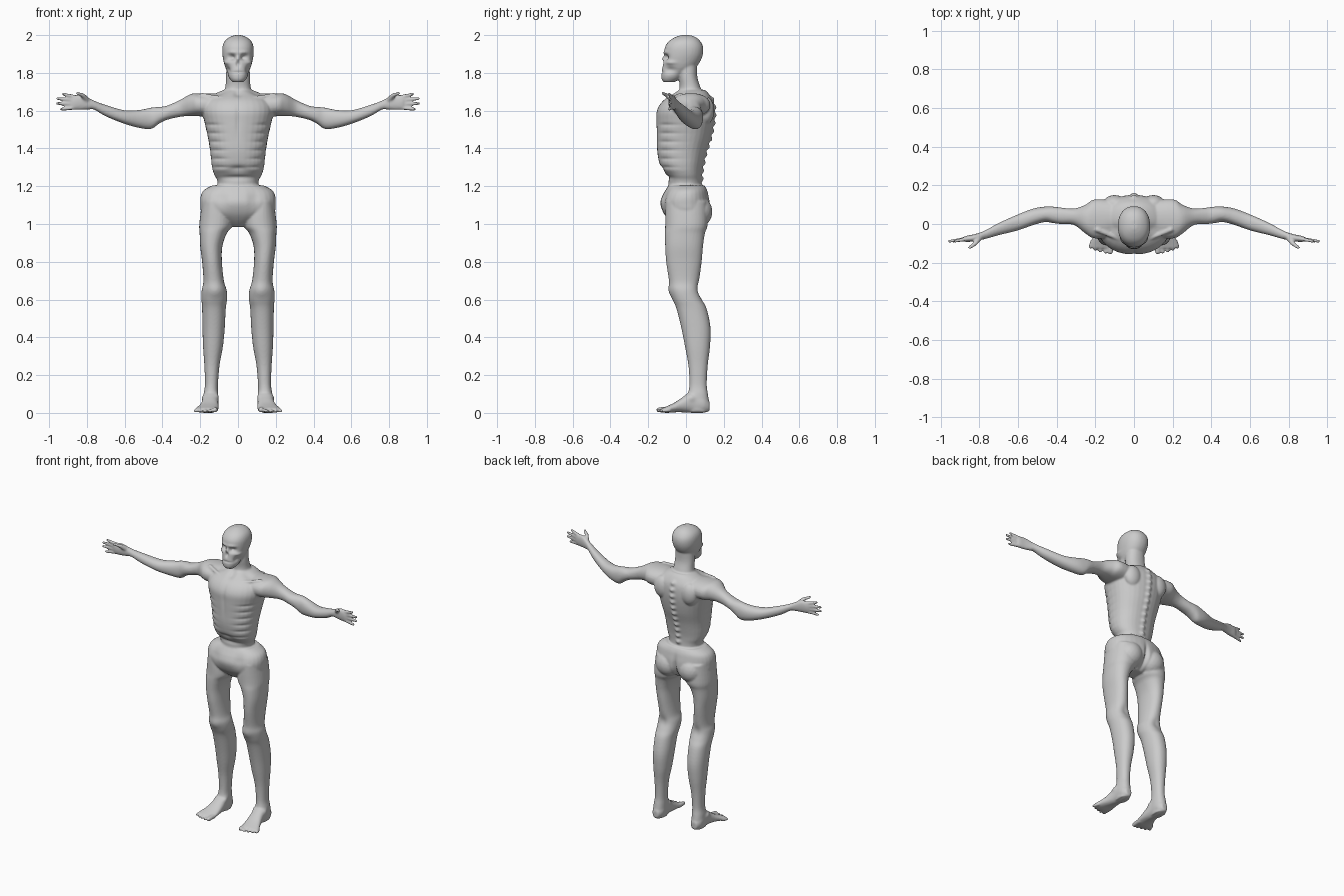
import bpy, bmesh, math
from mathutils import Vector, Matrix

bm = bmesh.new()


def catmull(p0, p1, p2, p3, t):
    return [0.5 * (2 * b + (c - a) * t + (2 * a - 5 * b + 4 * c - d) * t * t
                   + (3 * b - a - 3 * c + d) * t ** 3)
            for a, b, c, d in zip(p0, p1, p2, p3)]


def loft(axis, rows, mirror=False, n=2.2, seg=32, sub=4):
    """Closed skin over rows of (position, a_min, a_max, b_min, b_max) along an axis."""
    dense = []
    for i in range(len(rows) - 1):
        q = [rows[max(0, min(len(rows) - 1, k))] for k in range(i - 1, i + 3)]
        dense += [catmull(*q, s / sub) for s in range(sub)]
    dense.append(rows[-1])
    for side in ((1, -1) if mirror else (1,)):
        rings = []
        for t, a0, a1, b0, b1 in dense:
            ring = []
            for k in range(seg):
                c, s = math.cos(math.tau * k / seg), math.sin(math.tau * k / seg)
                a = (a0 + a1) / 2 + (a1 - a0) / 2 * math.copysign(abs(c) ** (2 / n), c)
                b = (b0 + b1) / 2 + (b1 - b0) / 2 * math.copysign(abs(s) ** (2 / n), s)
                x, y, z = {'x': (t, a, b), 'y': (a, t, b), 'z': (a, b, t)}[axis]
                ring.append(bm.verts.new((x * side, y, z)))
            rings.append(ring)
        faces = [bm.faces.new(rings[0]), bm.faces.new(rings[-1][::-1])]
        for r, q in zip(rings, rings[1:]):
            for k in range(seg):
                j = (k + 1) % seg
                faces.append(bm.faces.new((r[k], q[k], q[j], r[j])))
        bmesh.ops.recalc_face_normals(bm, faces=faces)


def strand(p, q, r0, r1):
    """Mirrored rounded bar made of overlapping balls."""
    p, q = Vector(p), Vector(q)
    count = max(2, int((q - p).length / (min(r0, r1) * 0.6)) + 1)
    for side in (1, -1):
        for i in range(count):
            t = i / (count - 1)
            c = p.lerp(q, t)
            bmesh.ops.create_icosphere(bm, subdivisions=2, radius=r0 + (r1 - r0) * t,
                                       matrix=Matrix.Translation((c.x * side, c.y, c.z)))


def blob(c, size):
    for side in (1, -1):
        m = Matrix.Translation((c[0] * side, c[1], c[2])) @ Matrix.Diagonal((*size, 1))
        bmesh.ops.create_icosphere(bm, subdivisions=3, radius=1, matrix=m)


# ribcage and waist
loft('z', [(1.13, -.11, .11, -.10, .09), (1.22, -.108, .108, -.092, .082),
           (1.26, -.125, .125, -.105, .082), (1.30, -.138, .138, -.135, .087),
           (1.38, -.147, .147, -.152, .105), (1.46, -.16, .16, -.155, .13),
           (1.54, -.178, .178, -.157, .146), (1.60, -.19, .19, -.155, .15),
           (1.65, -.175, .175, -.125, .143), (1.69, -.12, .12, -.07, .12),
           (1.71, -.075, .075, -.04, .10)])
# pelvis and buttocks
loft('z', [(.985, -.05, .05, -.05, .05), (1.02, -.12, .12, -.09, .10),
           (1.06, -.19, .19, -.12, .125), (1.11, -.2, .2, -.136, .127),
           (1.15, -.197, .197, -.125, .12), (1.18, -.18, .18, -.108, .112),
           (1.205, -.135, .135, -.092, .098)])
blob((.085, .06, 1.065), (.085, .08, .085))
# neck and skull
loft('z', [(1.66, -.09, .09, -.06, .10), (1.72, -.068, .068, -.035, .078),
           (1.78, -.064, .064, -.04, .06), (1.86, -.06, .06, -.05, .06)])
loft('z', [(1.752, -.03, .03, -.12, -.06), (1.77, -.045, .045, -.13, -.03),
           (1.80, -.058, .058, -.13, .0), (1.83, -.068, .068, -.126, .05),
           (1.86, -.076, .076, -.122, .075), (1.90, -.083, .083, -.117, .09),
           (1.94, -.082, .082, -.11, .09), (1.97, -.069, .069, -.088, .074),
           (1.99, -.043, .043, -.055, .05), (2.0, -.015, .015, -.025, .02)])
# shoulder, arm and palm
loft('x', [(.08, -.07, .12, 1.56, 1.69), (.2, -.075, .128, 1.57, 1.692),
           (.25, -.05, .10, 1.572, 1.688), (.31, -.005, .08, 1.567, 1.655),
           (.38, .0, .085, 1.55, 1.625), (.42, .005, .09, 1.53, 1.62),
           (.46, .01, .09, 1.503, 1.616), (.52, -.005, .08, 1.508, 1.604),
           (.60, -.033, .05, 1.53, 1.602), (.70, -.058, .005, 1.57, 1.63),
           (.76, -.075, -.028, 1.605, 1.652), (.79, -.082, -.042, 1.606, 1.667),
           (.83, -.09, -.054, 1.604, 1.683), (.87, -.093, -.062, 1.606, 1.68),
           (.885, -.085, -.07, 1.62, 1.67)], mirror=True)
# fingers and thumb
for z0, x1, z1 in ((1.673, .925, 1.688), (1.655, .955, 1.664),
                   (1.635, .955, 1.638), (1.615, .935, 1.608)):
    strand((.865, -.077, z0), (x1, -.089, z1), .0115, .0085)
strand((.80, -.07, 1.655), (.82, -.10, 1.68), .017, .012)
strand((.82, -.10, 1.68), (.85, -.122, 1.692), .012, .009)
# legs
loft('z', [(1.12, .04, .19, -.11, .11), (1.0, .028, .205, -.11, .115),
           (.95, .06, .203, -.112, .10), (.88, .083, .20, -.11, .09),
           (.80, .085, .19, -.105, .083), (.70, .075, .183, -.09, .07),
           (.65, .06, .192, -.085, .068), (.60, .058, .193, -.07, .085),
           (.55, .065, .19, -.05, .11), (.45, .07, .188, -.025, .13),
           (.35, .08, .185, -.005, .127), (.25, .098, .178, .013, .115),
           (.15, .106, .175, .018, .11), (.10, .105, .182, .01, .116),
           (.05, .105, .185, .0, .122), (.005, .112, .178, .01, .115)], mirror=True)
# feet and toes
loft('y', [(.125, .125, .165, .01, .06), (.09, .106, .184, 0, .10),
           (.03, .105, .186, 0, .115), (-.02, .103, .195, .003, .082),
           (-.06, .102, .21, .003, .055), (-.10, .104, .228, 0, .036),
           (-.125, .11, .23, .002, .026)], mirror=True)
for i, tip in enumerate((-.143, -.146, -.138, -.13, -.118)):
    r = .016 if i == 0 else .011
    strand((.12 + i * .024, -.09, r + .003), (.122 + i * .026, tip, r), r, r * .9)
# collarbones and shoulder blades
strand((.02, -.098, 1.655), (.19, -.03, 1.682), .012, .013)
blob((.10, .105, 1.60), (.06, .045, .075))

# fuse the parts into one skin
mesh = bpy.data.meshes.new("raw_parts")
bm.to_mesh(mesh)
bm.free()
raw = bpy.data.objects.new("raw_parts", mesh)
bpy.context.collection.objects.link(raw)
rem = raw.modifiers.new("fuse", 'REMESH')
rem.mode, rem.voxel_size = 'VOXEL', .006
sm = raw.modifiers.new("soften", 'SMOOTH')
sm.factor, sm.iterations = .5, 4
skin = bpy.data.meshes.new_from_object(raw.evaluated_get(bpy.context.evaluated_depsgraph_get()))
bpy.data.objects.remove(raw)

# sculpt strokes, mirrored: centre, radii, depth (positive pushes in)
strokes = [
    ((.034, -.11, 1.883), (.021, .03, .015), .024),    # eye sockets
    ((.03, -.12, 1.908), (.03, .03, .009), -.006),     # brow
    ((.0, -.13, 1.848), (.010, .03, .015), .014),      # nose opening
    ((.0, -.125, 1.875), (.009, .03, .012), -.010),    # nose bridge
    ((.058, -.08, 1.855), (.018, .03, .009), -.008),   # cheekbones
    ((.055, -.085, 1.815), (.018, .035, .018), .013),  # hollow cheeks
    ((.0, -.13, 1.803), (.035, .03, .005), .006),      # mouth
    ((.0, -.06, 1.69), (.022, .04, .025), .010),       # throat notch
    ((.10, -.03, 1.70), (.04, .03, .02), .008),        # behind collarbones
    ((.0, -.155, 1.55), (.012, .04, .09), .006),       # breastbone
    ((.0, -.14, 1.29), (.05, .04, .018), .012),        # belly hollow
    ((.0, -.10, 1.245), (.09, .05, .012), .008),       # crease under ribs
    ((.09, -.12, 1.13), (.035, .05, .05), .010),       # groin
    ((.0, .11, 1.06), (.014, .06, .07), .022),         # buttock cleft
    ((.12, -.085, .645), (.035, .03, .035), -.008),    # kneecaps
    ((.125, .07, .65), (.03, .03, .04), .008),         # back of knee
    ((.11, .02, .09), (.015, .02, .018), -.008),       # ankles
    ((.18, .03, .08), (.015, .02, .018), -.008),
]
strokes += [((.0, .08 + .075 * min(1, i / 7), 1.24 + i * .042), (.016, .04, .014), -.013)
            for i in range(11)]                        # spine knobs
strokes += [((.10 + i * .008, -.11, 1.30 + i * .045), (.05, .08, .009), .005)
            for i in range(6)]                         # gaps between ribs
sites = [(Vector(c), r, d) for c, r, d in strokes]
moves = []
for v in skin.vertices:
    x, y, z = abs(v.co.x), v.co.y, v.co.z
    push = 0
    if x < .24:
        for c, r, d in sites:
            dz = (z - c.z) / r[2]
            if abs(dz) < 2.5:
                push += d * math.exp(-dz * dz - ((x - c.x) / r[0]) ** 2 - ((y - c.y) / r[1]) ** 2)
    moves.append(v.co - v.normal * push)
for v, co in zip(skin.vertices, moves):
    v.co = (co.x, co.y, max(co.z, 0))
skin.polygons.foreach_set("use_smooth", [True] * len(skin.polygons))
skin.update()
skin.name = "gaunt_body"
bpy.context.collection.objects.link(bpy.data.objects.new("gaunt_body", skin))
